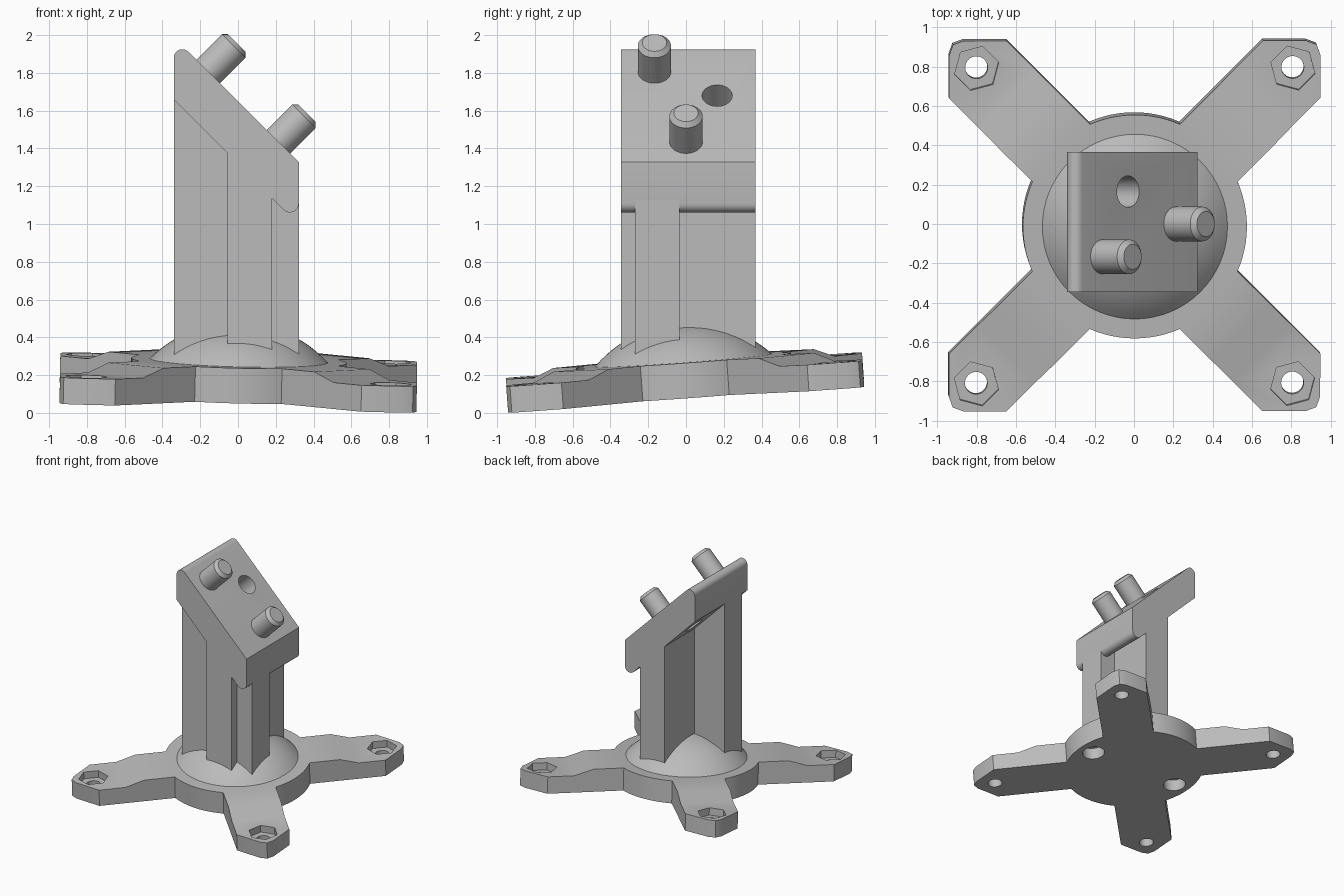
import bpy, bmesh, math
from mathutils import Matrix, Vector

if "Cube" in bpy.data.objects:
    bpy.data.objects.remove(bpy.data.objects["Cube"])

grey = bpy.data.materials.new("plain grey")
grey.diffuse_color = (0.5, 0.5, 0.5, 1)
grey.use_nodes = True
grey.node_tree.nodes["Principled BSDF"].inputs["Base Color"].default_value = grey.diffuse_color


def make(name, bm, mat):
    bmesh.ops.recalc_face_normals(bm, faces=bm.faces)
    bm.transform(mat)
    me = bpy.data.meshes.new(name)
    bm.to_mesh(me)
    bm.free()
    me.materials.append(grey)
    ob = bpy.data.objects.new(name, me)
    bpy.context.collection.objects.link(ob)
    return ob


def prism(name, pts, vec, mat=Matrix()):
    """Closed outline of 3D points extruded along vec."""
    bm = bmesh.new()
    f = bm.faces.new([bm.verts.new(p) for p in pts])
    r = bmesh.ops.extrude_face_region(bm, geom=[f])
    vs = [g for g in r["geom"] if isinstance(g, bmesh.types.BMVert)]
    bmesh.ops.translate(bm, verts=vs, vec=vec)
    return make(name, bm, mat)


def turned(name, profile, mat=Matrix(), n=48, start=0.0):
    """Solid of revolution from (radius, z) rings, capped at both ends."""
    bm = bmesh.new()
    rings = [[bm.verts.new((r * math.cos(start + 2 * math.pi * i / n),
                            r * math.sin(start + 2 * math.pi * i / n), z))
              for i in range(n)] for r, z in profile]
    for a, b in zip(rings, rings[1:]):
        for i in range(n):
            j = (i + 1) % n
            bm.faces.new((a[i], a[j], b[j], b[i]))
    bm.faces.new(rings[0])
    bm.faces.new(rings[-1])
    return make(name, bm, mat)


def cut(ob, cutter):
    m = ob.modifiers.new("cut", 'BOOLEAN')
    m.operation, m.solver, m.object = 'DIFFERENCE', 'EXACT', cutter
    bpy.context.view_layer.objects.active = ob
    bpy.ops.object.modifier_apply(modifier=m.name)
    bpy.data.objects.remove(cutter)


def smooth(ob):
    bpy.ops.object.select_all(action='DESELECT')
    ob.select_set(True)
    bpy.context.view_layer.objects.active = ob
    bpy.ops.object.shade_smooth_by_angle(angle=math.radians(30))


def arc(cx, cz, r, a0, a1, n):
    return [(cx + r * math.cos(math.radians(a0 + (a1 - a0) * i / n)),
             cz + r * math.sin(math.radians(a0 + (a1 - a0) * i / n))) for i in range(n + 1)]


T = Matrix.Translation
# the base is tilted slightly, the column is upright
tilt = T((0, 0, 0.091)) @ Vector((0, 0, 1)).rotation_difference(
    Vector((0.025, -0.0725, 1))).to_matrix().to_4x4()
H, TIP = 0.187, 0.14

# base plate: disc with four arms in one outline
quarter = arc(0, 0, 0.57, -23.7, 23.7, 12) + [
    (0.945, 0.652), (0.945, 0.87), (0.925, 0.925), (0.87, 0.945), (0.652, 0.945)]
outline = []
for k in range(4):
    R = Matrix.Rotation(k * math.pi / 2, 3, 'Z')
    outline += [R @ Vector((x, y, 0)) for x, y in quarter]
base = prism("base_plate", outline, (0, 0, H))

# lowered arm ends, nut pockets and screw holes
for k in range(4):
    R = Matrix.Rotation(math.pi / 4 + k * math.pi / 2, 4, 'Z')
    step = [(0.72, 0.203), (0.92, TIP), (1.5, TIP), (1.5, 0.35), (0.72, 0.35)]
    cut(base, prism("step_cutter", [(d, -0.3, z) for d, z in step], (0, 0.6, 0), R))
    P = R @ T((1.138, 0, 0))
    cut(base, turned("nut_cutter", [(0.116, 0.08), (0.116, 0.3)], P, 6))
    cut(base, turned("screw_cutter", [(0.057, -0.1), (0.057, 0.3)], P, 32))

# two blind holes underneath
for x in (-0.43, 0.43):
    cut(base, turned("pocket_cutter", [(0.09, -0.1), (0.09, 0.1)], T((x, 0, 0)), 32))
base.data.transform(tilt)
smooth(base)

# dome on the disc
rise, rad = 0.20, 0.47
R0 = (rad ** 2 + rise ** 2) / (2 * rise)
amax = math.asin(rad / R0)
dome = [(rad, H - 0.03)] + [
    (R0 * math.sin(amax * (1 - i / 12)) + 0.001,
     H + rise - R0 + R0 * math.cos(amax * (1 - i / 12))) for i in range(13)]
smooth(turned("dome", dome, tilt, 64))

# cross-shaped column with sloped top inside the head
x0, x1, x2, x3 = -0.34, -0.055, 0.18, 0.322
y0, y1, y2, y3 = -0.345, -0.27, -0.035, 0.367
cross = [(x1, y0), (x2, y0), (x2, y1), (x3, y1), (x3, y2), (x2, y2),
         (x2, y3), (x1, y3), (x1, y2), (x0, y2), (x0, y1), (x1, y1)]
column = prism("column", [(x, y, 0.22) for x, y in cross], (0, 0, 1))
for v in column.data.vertices:
    if v.co.z > 1:
        v.co.z = 1.45 - v.co.x

# slanted head plate with rounded ends
side = (arc(-0.295, 1.88, 0.045, 180, 45, 8) + [(x3, 1.65 - x3)]
        + arc(0.275, 1.108, 0.047, 0, -135, 8) + [(x0, 1.32 - x0)])
head = prism("head", [(x, y0, z) for x, z in side], (0, y3 - y0, 0))
slant = Matrix.Rotation(math.pi / 4, 4, 'Y')
cut(head, turned("hole_cutter", [(0.08, -0.5), (0.08, 0.3)],
                 T((-0.03, 0.165, 1.68)) @ slant, 32))
smooth(head)

# two chamfered pegs
for name, x, y in (("upper_peg", -0.158, -0.167), ("lower_peg", 0.214, 0.0)):
    smooth(turned(name, [(0.088, -0.05), (0.088, 0.19), (0.064, 0.214)],
                  T((x, y, 1.65 - x)) @ slant))
